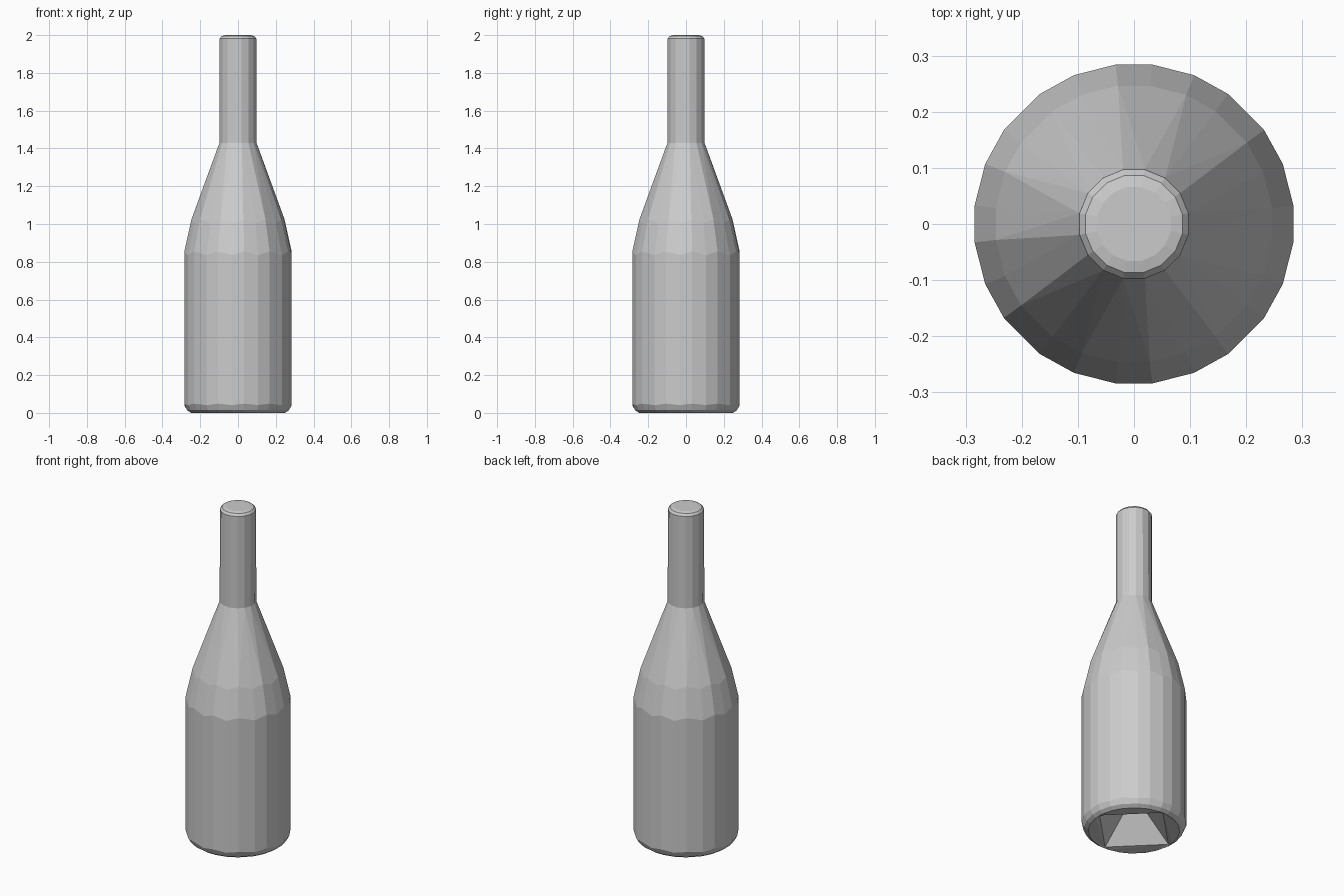
import bpy, bmesh
from math import cos, sin, radians

cube = bpy.data.objects.get("Cube")
if cube:
    bpy.data.objects.remove(cube, do_unlink=True)

glass = bpy.data.materials.new("pale_grey")
glass.use_nodes = True
grey = (0.6, 0.6, 0.6, 1)
glass.diffuse_color = grey
glass.node_tree.nodes["Principled BSDF"].inputs["Base Color"].default_value = grey

# Facet directions: slightly uneven on the body, regular on the neck and punt
BODY = [q + a for q in range(0, 360, 90) for a in (6.6, 22, 35.8, 54.2, 68, 83.4)]
NECK = [11.25 + 22.5 * i for i in range(16)]
PUNT = [0, 90, 180, 270]

bm = bmesh.new()


def ring(angles, radius, z, wave=0):
    """Closed loop of edges; wave lifts every other corner."""
    verts = [bm.verts.new((radius * cos(radians(a)), radius * sin(radians(a)),
                           z + wave * (-1) ** i)) for i, a in enumerate(angles)]
    return [bm.edges.new((verts[i - 1], v)) for i, v in enumerate(verts)]


def cap(loop, z):
    """Close a loop with a fan to a centre point."""
    tip = bm.verts.new((0, 0, z))
    for e in loop:
        bm.faces.new((*e.verts, tip))


# Profile from the punt outwards and up to the mouth
loops = [
    ring(PUNT, 0.245, 0.005),
    ring(BODY, 0.25, 0.0),
    ring(BODY, 0.272, 0.015),
    ring(BODY, 0.286, 0.045, 0.004),
    ring(BODY, 0.286, 0.845, 0.01),
    ring(BODY, 0.248, 1.015, 0.01),
    ring(NECK, 0.1, 1.43),
    ring(NECK, 0.099, 1.982),
    ring(NECK, 0.088, 1.995),
    ring(NECK, 0.067, 2.0),
]
for lower, upper in zip(loops, loops[1:]):
    bmesh.ops.bridge_loops(bm, edges=lower + upper)

# Hollow pyramid under the base, flat top on the mouth
cap(loops[0], 0.23)
cap(loops[-1], 2.0)
bmesh.ops.recalc_face_normals(bm, faces=bm.faces)

mesh = bpy.data.meshes.new("bottle")
bm.to_mesh(mesh)
bm.free()
mesh.materials.append(glass)
bottle = bpy.data.objects.new("bottle", mesh)
bpy.context.collection.objects.link(bottle)
